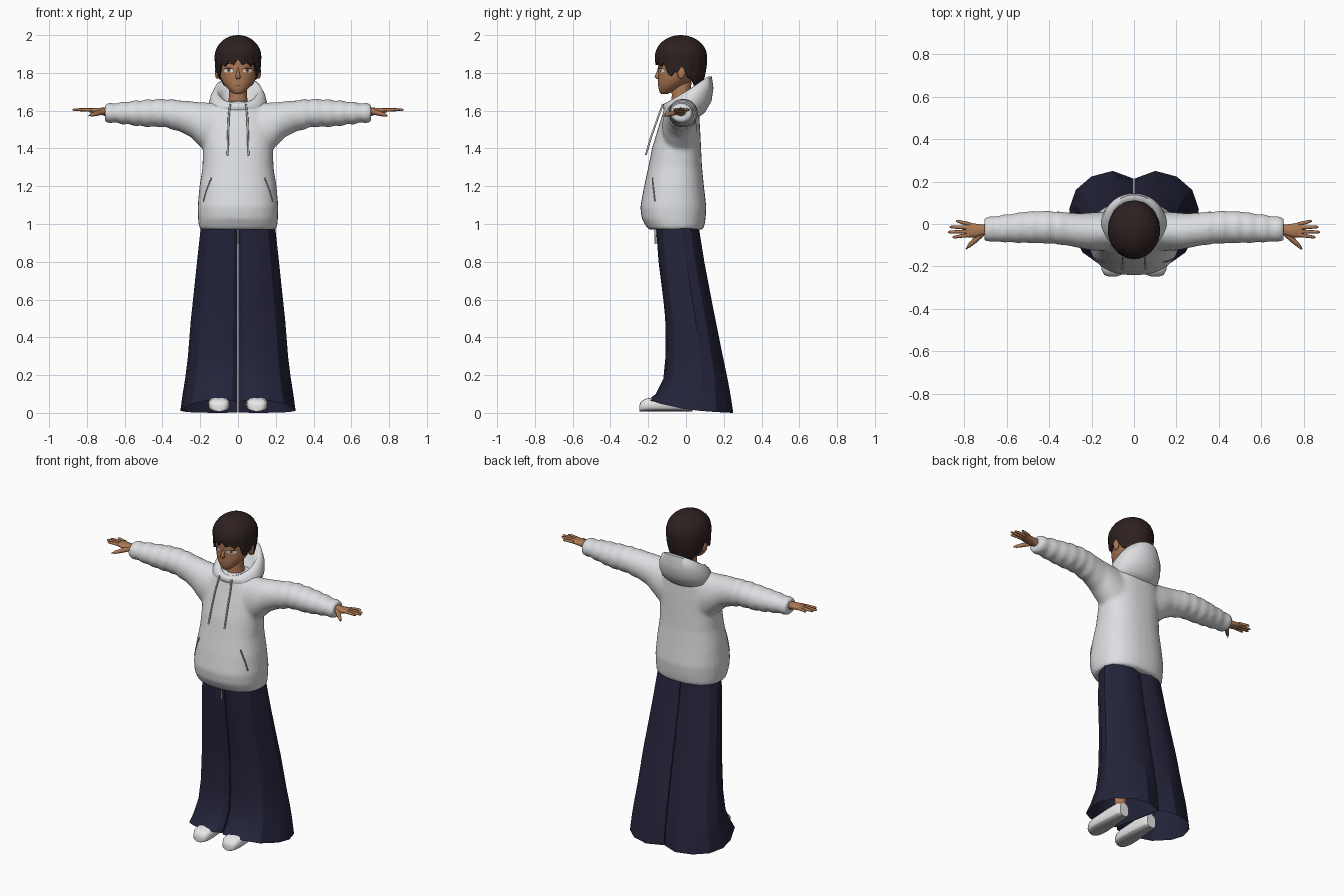
import bpy, bmesh
from math import sin, cos, pi, radians
from mathutils import Vector
from mathutils.bvhtree import BVHTree

if "Cube" in bpy.data.objects:
    bpy.data.objects.remove(bpy.data.objects["Cube"])


def material(name, *rgb):
    m = bpy.data.materials.new(name)
    m.use_nodes = True
    m.diffuse_color = (*rgb, 1)
    m.node_tree.nodes["Principled BSDF"].inputs["Base Color"].default_value = (*rgb, 1)
    return m


CLOTH = material("pale grey cloth", .72, .73, .75)
FOLD = material("grey seam", .3, .3, .32)
NAVY = material("navy cloth", .018, .018, .045)
SKIN = material("brown skin", .42, .19, .09)
HAIR = material("dark brown hair", .026, .015, .014)
WHITE = material("white", .82, .82, .82)
SOLE = material("sole grey", .45, .45, .46)
IRIS = material("amber iris", .3, .17, .09)
LIP = material("dark lip", .2, .07, .045)


# Helpers
def loft(bm, rings, cap=True):
    """Skin a row of closed rings, with optional end caps."""
    vs = [[bm.verts.new(p) for p in r] for r in rings]
    n = len(vs[0])
    for a, b in zip(vs, vs[1:]):
        for i in range(n):
            bm.faces.new((a[i], a[(i + 1) % n], b[(i + 1) % n], b[i]))
    if cap:
        bm.faces.new(vs[0])
        bm.faces.new(vs[-1])


def finish(bm, name, *mats, angle=50):
    bmesh.ops.recalc_face_normals(bm, faces=bm.faces)
    me = bpy.data.meshes.new(name)
    bm.to_mesh(me)
    bm.free()
    ob = bpy.data.objects.new(name, me)
    bpy.context.collection.objects.link(ob)
    for m in mats:
        me.materials.append(m)
    me.shade_smooth()
    me.set_sharp_from_angle(angle=radians(angle))
    return ob


def oval(n, u0, u1, v0, v1, power=1.0):
    """Rounded outline filling the box u0..u1, v0..v1."""
    def soft(c):
        return abs(c) ** power * (1 if c > 0 else -1)
    angles = [2 * pi * i / n for i in range(n)]
    return [((u0 + u1) / 2 + (u1 - u0) / 2 * soft(cos(t)),
             (v0 + v1) / 2 + (v1 - v0) / 2 * soft(sin(t))) for t in angles]


def upright(rows, n=32, power=1.0):
    """Rings from rows of height, half width, front, back."""
    return [[(x, y, z) for x, y in oval(n, -w, w, f, b, power)] for z, w, f, b in rows]


def refine(rows, k):
    out = []
    for a, b in zip(rows, rows[1:]):
        out += [[p + (q - p) * i / k for p, q in zip(a, b)] for i in range(k)]
    return out + [rows[-1]]


def tube(bm, pts, radii, n=8):
    pts = [Vector(p) for p in pts]
    rings = []
    for i, (p, r) in enumerate(zip(pts, radii)):
        d = (pts[min(i + 1, len(pts) - 1)] - pts[max(i - 1, 0)]).normalized()
        side = d.cross(Vector((0, 1, 0)) if abs(d.y) < .7 else Vector((1, 0, 0))).normalized()
        up = d.cross(side)
        rings.append([p + side * u + up * v for u, v in oval(n, -r, r, -r, r)])
    loft(bm, rings)


def front_of(ob):
    """Return a function giving the front surface point at x, z."""
    tree = BVHTree.FromObject(ob, bpy.context.evaluated_depsgraph_get())

    def hit(x, z, lift=0.0):
        p = tree.ray_cast(Vector((x, -2, z)), Vector((0, 1, 0)))[0]
        return Vector((x, (p.y if p else -.1) - lift, z))
    return hit


# Sweatshirt body and sleeves, fused into one soft surface
bm = bmesh.new()
loft(bm, upright([(.97, .2, -.2, .09), (.985, .207, -.21, .097), (1.03, .212, -.235, .104),
                  (1.09, .214, -.242, .108), (1.2, .204, -.222, .095), (1.3, .188, -.2, .085),
                  (1.4, .185, -.18, .08), (1.5, .19, -.15, .075), (1.58, .17, -.125, .07),
                  (1.63, .13, -.11, .06), (1.65, .09, -.09, .05)], power=.85))
sleeve = [(.08, 1.3, 1.64, -.13, .06), (.2, 1.41, 1.645, -.125, .055), (.25, 1.46, 1.65, -.115, .05),
          (.32, 1.495, 1.655, -.1, .055), (.4, 1.513, 1.663, -.092, .062), (.5, 1.515, 1.657, -.09, .06),
          (.6, 1.528, 1.647, -.087, .045), (.67, 1.537, 1.638, -.083, .035), (.705, 1.537, 1.637, -.08, .032)]
for s in (-1, 1):
    rings = []
    for x, lo, hi, f, b in refine(sleeve, 5):
        puff = .005 * sin(x * 95) * (x > .33)
        rings.append([(s * x, y, z) for y, z in oval(24, f - puff / 2, b + puff / 2, lo - puff, hi + puff)])
    loft(bm, rings)
shirt = finish(bm, "sweatshirt", CLOTH)
fuse = shirt.modifiers.new("fuse", "REMESH")
fuse.mode = 'VOXEL'
fuse.voxel_size = .011
fuse.use_smooth_shade = True
soften = shirt.modifiers.new("soften", "SMOOTH")
soften.iterations = 6
bpy.context.view_layer.update()
on_shirt = front_of(shirt)

# Hood: outer bag, rim, then the inside; rows are width, front, back, front height, back height
bm = bmesh.new()
rings = []
for w, f, b, zf, zb in [(.14, -.11, .06, 1.585, 1.56), (.155, -.122, .1, 1.615, 1.59),
                        (.154, -.122, .135, 1.63, 1.65), (.145, -.115, .145, 1.637, 1.72),
                        (.124, -.103, .137, 1.643, 1.78), (.108, -.092, .118, 1.64, 1.782),
                        (.09, -.082, .08, 1.62, 1.72), (.07, -.07, .04, 1.59, 1.64)]:
    rings.append([(x, y, zf + (zb - zf) * (y - f) / (b - f)) for x, y in oval(40, -w, w, f, b)])
loft(bm, rings)
finish(bm, "hood", CLOTH, angle=70)

# Hood cords, pocket openings and waist cord
for s, side in ((-1, "right"), (1, "left")):
    bm = bmesh.new()
    tube(bm, [(s * .042, -.122, 1.635), (s * .05, -.15, 1.56), (s * .053, -.185, 1.46), (s * .055, -.213, 1.365)],
         [.005] * 4)
    finish(bm, side + "_hood_cord", CLOTH)
    bm = bmesh.new()
    tube(bm, [on_shirt(s * x, z) for x, z in ((.14, 1.245), (.155, 1.21), (.17, 1.17), (.183, 1.12))], [.004] * 4)
    finish(bm, side + "_pocket_opening", FOLD)
bm = bmesh.new()
tube(bm, [(0, -.16, 1), (0, -.162, .895)], [.005] * 2)
finish(bm, "waist_cord", CLOTH)

# Wide trouser legs with creases; section is share of width and depth
section = [(.01, .1), (.1, .03), (.27, 0), (.55, .03), (.8, .15), (.96, .4), (1, .6), (.9, .8),
           (.66, .94), (.33, 1), (.01, .92)]
legs = [(1, .195, -.16, .065), (.8, .217, -.145, .097), (.6, .238, -.12, .135), (.5, .249, -.11, .155),
        (.3, .265, -.108, .195), (.18, .28, -.12, .22), (.1, .293, -.16, .235), (0, .305, -.2, .25)]
for s, side in ((-1, "right"), (1, "left")):
    bm = bmesh.new()
    rings = []
    for z, w, f, b in legs:
        rings.append([(s * u * w, f + v * (b - f), z or .02 - .02 * v + .05 * (1 - v) ** 3) for u, v in section])
    loft(bm, rings, cap=False)
    finish(bm, side + "_trouser_leg", NAVY, angle=28)

    # Shoe with a darker underside, and ankle
    bm = bmesh.new()
    rings = []
    for y, w, top in [(-.247, .02, .04), (-.24, .04, .058), (-.215, .053, .075), (-.17, .057, .082),
                      (-.11, .053, .09), (-.05, .045, .1), (.01, .042, .1), (.035, .03, .09)]:
        rings.append([(s * .1 + x, y, z) for x, z in oval(20, -w, w, .008, top, .7)])
    loft(bm, rings)
    shoe = finish(bm, side + "_shoe", WHITE, SOLE)
    for p in shoe.data.polygons:
        p.material_index = int(p.normal.z < -.6)
    bm = bmesh.new()
    tube(bm, [(s * .1, 0, .08), (s * .1, 0, .2), (s * .1, 0, .45)], [.032, .035, .05], 16)
    finish(bm, side + "_ankle", SKIN)

    # Hand: palm, four fingers and a thumb
    bm = bmesh.new()
    loft(bm, [[(s * x, y, z) for y, z in oval(12, f, b, lo, hi, .8)] for x, f, b, lo, hi in
              [(.68, -.05, -.002, 1.565, 1.615), (.715, -.053, -.002, 1.575, 1.616),
               (.75, -.064, .002, 1.583, 1.614), (.79, -.062, .01, 1.592, 1.613)]])
    for y, tip, x in ((-.052, -.062, .855), (-.035, -.038, .876), (-.017, -.014, .868), (0, .014, .838)):
        tube(bm, [(s * .775, y, 1.603), (s * (.5 * x + .39), (y + tip) / 2, 1.605), (s * (x - .008), tip, 1.605),
                  (s * x, tip, 1.605)], [.0095, .0085, .0065, .003])
    tube(bm, [(s * .715, -.045, 1.593), (s * .75, -.078, 1.585), (s * .778, -.104, 1.577), (s * .79, -.118, 1.574)],
         [.014, .013, .009, .004])
    finish(bm, side + "_hand", SKIN)

# Head, neck, nose and ears
bm = bmesh.new()
loft(bm, upright([(1.688, .016, -.132, -.1), (1.698, .034, -.14, -.075), (1.72, .058, -.146, -.03),
                  (1.75, .082, -.148, .02), (1.78, .096, -.147, .055), (1.81, .103, -.146, .075),
                  (1.85, .108, -.15, .085), (1.9, .106, -.145, .085), (1.95, .08, -.11, .06)]))
head = finish(bm, "head", SKIN, angle=80)
bpy.context.view_layer.update()
on_face = front_of(head)
bm = bmesh.new()
loft(bm, upright([(1.57, .075, -.09, .05), (1.63, .055, -.08, .03), (1.68, .047, -.075, .025),
                  (1.78, .05, -.08, .03)]))
finish(bm, "neck", SKIN)
bm = bmesh.new()
loft(bm, upright([(1.825, .005, -.15, -.13), (1.8, .008, -.158, -.13), (1.778, .014, -.168, -.13),
                  (1.768, .01, -.155, -.13)], 10))
finish(bm, "nose", SKIN, angle=80)
for s, side in ((-1, "right"), (1, "left")):
    bm = bmesh.new()
    bmesh.ops.create_uvsphere(bm, u_segments=16, v_segments=10, radius=1)
    bmesh.ops.scale(bm, vec=(.012, .022, .034), verts=bm.verts)
    bmesh.ops.translate(bm, vec=(s * .11, -.025, 1.802), verts=bm.verts)
    finish(bm, side + "_ear", SKIN)


# Painted face details, laid just over the skin
def patch(name, mat, x, z, w, h, lift, bend=0.0):
    bm = bmesh.new()
    rings = []
    for k in (1, .7, .4, .1):
        rings.append([on_face(x + k * u, z + k * v - bend * (k * u / w) ** 2, lift)
                      for u, v in oval(20, -w, w, -h, h)])
    loft(bm, rings[::-1], cap=False)
    bm.faces.new(bm.verts[:20])
    finish(bm, name, mat, angle=80)


for s, side in ((-1, "right"), (1, "left")):
    patch(side + "_eye_white", WHITE, s * .05, 1.812, .025, .011, .002)
    patch(side + "_iris", IRIS, s * .049, 1.813, .01, .0105, .003)
    patch(side + "_pupil", HAIR, s * .049, 1.813, .004, .005, .004)
    patch(side + "_upper_lash", HAIR, s * .051, 1.825, .028, .003, .004, .007)
    patch(side + "_eyebrow", HAIR, s * .052, 1.85, .027, .003, .003, .006)
patch("mouth", LIP, 0, 1.733, .02, .0022, .002)

# Hair cap: the lower edge follows the hairline, in pointed locks
hairline = [1.86, 1.85, 1.845, 1.78, 1.83, 1.77, 1.735, 1.725, 1.72]
cols, rows = 120, 14
rings = [[] for _ in range(rows + 3)]
for i in range(cols):
    t = 2 * pi * i / cols
    a = (1 - abs(1 - t / pi)) * 8
    j = min(int(a), 7)
    edge = hairline[j] + (hairline[j + 1] - hairline[j]) * (a - j)
    lock = abs((i % 8) - 4) / 4
    edge += .026 * (lock - .5) * (1 if a < 4.5 else .4)
    ripple = 1 + .022 * (.5 - lock) + .008 * sin(i * 2.4)

    def point(k, thick):
        z = 2 - (2 - edge) * (1 - cos(k * pi / 2))
        drop = 1.885 - z
        r = (1 - min(1, abs(drop) / (.115 if drop < 0 else .25)) ** 2) ** .5
        if a < 4 and drop > 0:
            r = 1 - drop * .5
        r = max(r, .02) * (1 + (ripple - 1) * k) * thick
        return (.123 * r * sin(t), -.027 - .138 * r * cos(t), z)
    for k in range(rows + 1):
        rings[k].append(point(max(k, .2) / rows, 1))
    rings[rows + 1].append(point(1, .9))
    rings[rows + 2].append(point(.7, .86))
bm = bmesh.new()
loft(bm, rings)
finish(bm, "hair", HAIR, angle=60)
